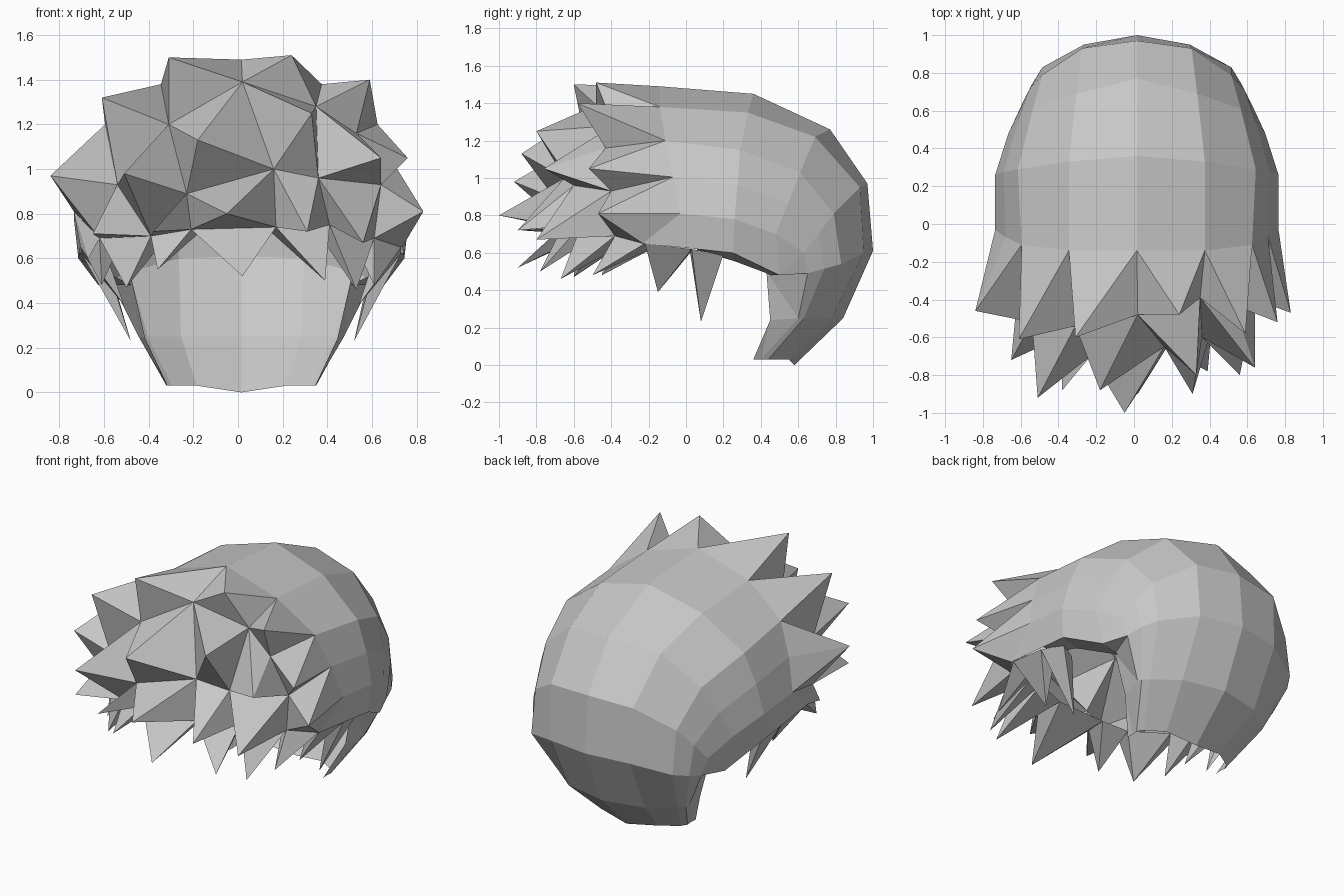
import bpy, bmesh
from mathutils import Vector as V

if "Cube" in bpy.data.objects:
    bpy.data.objects.remove(bpy.data.objects["Cube"])

grey = bpy.data.materials.new("hair_grey")
grey.diffuse_color = (0.58, 0.58, 0.58, 1)
grey.use_nodes = True
grey.node_tree.nodes["Principled BSDF"].inputs["Base Color"].default_value = grey.diffuse_color


def finish(name, bm):
    bmesh.ops.remove_doubles(bm, verts=bm.verts, dist=0.002)
    bmesh.ops.recalc_face_normals(bm, faces=bm.faces)
    me = bpy.data.meshes.new(name)
    bm.to_mesh(me)
    bm.free()
    me.materials.append(grey)
    ob = bpy.data.objects.new(name, me)
    bpy.context.collection.objects.link(ob)
    return ob


# Half rows of the shell, midline to side edge, from front rim over the crown to the nape
half = [
    [(0, -.14, 1.49), (.36, -.14, 1.38), (.61, -.11, 1.2), (.75, -.03, .81), (.72, -.23, .65)],
    [(0, .36, 1.45), (.36, .33, 1.35), (.63, .29, 1.15), (.75, .26, .78), (.73, .25, .6)],
    [(0, .77, 1.26), (.32, .69, 1.22), (.55, .61, 1.03), (.68, .48, .7), (.64, .5, .48)],
    [(0, .97, .97), (.29, .93, .95), (.5, .79, .81), (.61, .63, .6), (.64, .5, .48)],
    [(0, 1, .61), (.28, .95, .6), (.5, .83, .54), (.58, .65, .49), (.49, .43, .5)],
    [(0, .84, .25), (.27, .78, .25), (.42, .66, .25), (.46, .6, .25), (.43, .45, .24)],
    [(0, .58, 0), (.2, .55, .03), (.31, .48, .03), (.33, .4, .03), (.335, .36, .03)],
]


def full_row(r):
    r = [V(p) for p in r]
    mid = (r[2] + r[3]) / 2
    mid.x += .015
    r.insert(3, mid)
    r = [V((-p.x, p.y, p.z)) for p in reversed(r[1:])] + r
    return [p + V((.015, 0, 0)) for p in r]


rows = [full_row(r) for r in half]

# Back shell; the bent corner behind the ear is split along its short diagonal
bm = bmesh.new()
grid = [[bm.verts.new(p) for p in r] for r in rows]
corners = []
for n, (a, b) in enumerate(zip(grid, grid[1:])):
    last = len(a) - 2
    for i in range(last + 1):
        f = bm.faces.new((a[i], a[i + 1], b[i + 1], b[i]))
        if i in (0, last) and n >= 2:
            corners.append(f)
bmesh.ops.triangulate(bm, faces=corners, quad_method='SHORT_EDGE')
finish("back_shell", bm)

# Narrow lip turned inward and down along the ear edges
bm = bmesh.new()
for col, s in ((0, 1), (-1, -1)):
    edge = [rows[0][col].lerp(rows[1][col], .6), rows[1][col], rows[2][col]]
    edge[0].z = .625
    inner = [edge[0] + V((s * .08, 0, -.01)), edge[1] + V((s * .09, .01, -.045)),
             rows[4][col] + V((0, .03, -.02))]
    for k in range(2):
        bm.faces.new([bm.verts.new(p) for p in (edge[k], edge[k + 1], inner[k + 1], inner[k])])
finish("ear_lip", bm)

# Valley points between the spikes: L/R rim, P/Q outer, S inner, T fringe line
pt = {}
for k in range(6):
    pt["L%d" % k] = rows[0][5 - k]
    pt["R%d" % k] = rows[0][5 + k]
pt.update({
    "P0": V((.02, -.48, 1.39)), "P1": V((-.31, -.54, 1.2)),
    "P2": V((-.54, -.52, .93)), "P3": V((-.62, -.4, .69)),
    "Q1": V((.35, -.39, 1.28)), "Q2": V((.53, -.43, 1.16)),
    "Q3": V((.64, -.4, .93)), "Q4": V((.61, -.38, .69)),
    "S1": V((-.23, -.7, .89)), "S2": V((.16, -.65, 1.0)), "S3": V((.36, -.6, .96)),
    "T1": V((-.39, -.6, .7)), "T2": V((-.21, -.66, .73)),
    "T3": V((.17, -.66, .74)), "T4": V((.41, -.56, .75)),
})


def poke(bm, ring, tip):
    for k in range(len(ring)):
        tri = (ring[k], V(tip), ring[(k + 1) % len(ring)])
        bm.faces.new([bm.verts.new(p) for p in tri])


def spikes(name, cells):
    bm = bmesh.new()
    for keys, tip in cells:
        poke(bm, [pt[k] for k in keys.split()], tip)
    finish(name, bm)


# Outer crown of spikes
spikes("crown_spikes", [
    ("L1 L0 P0 P1", (-.31, -.6, 1.5)),
    ("L0 R1 Q1 P0", (.24, -.48, 1.51)),
    ("R1 R2 Q2 Q1", (.59, -.58, 1.4)),
    ("R2 R3 Q3 Q2", (.76, -.52, 1.05)),
    ("R3 R4 R5 Q4 Q3", (.83, -.47, .81)),
    ("L2 L1 P1 P2", (-.61, -.61, 1.32)),
    ("L4 L3 L2 P2 P3", (-.84, -.46, .97)),
    ("L5 L4 P3", (-.67, -.4, .6)),
])

# Inner spikes over the forehead
spikes("forehead_spikes", [
    ("P1 P0 S2 S1", (-.18, -.88, 1.13)),
    ("P0 Q1 S3 S2", (.33, -.8, 1.25)),
    ("Q1 Q2 Q3 S3", (.64, -.76, 1.05)),
    ("S3 Q3 Q4 T4", (.56, -.8, .67)),
    ("S2 S3 T4 T3", (.31, -.9, .72)),
    ("S1 S2 T3 T2", (-.05, -1, .8)),
    ("P1 S1 T1 P2", (-.51, -.92, .98)),
    ("P2 T1 P3", (-.65, -.72, .71)),
    ("S1 T2 T1", (-.38, -.88, .72)),
])

# Fringe and temple locks hanging below the fringe line
front = [V((-.68, .2, .59)), V((-.7, .03, .62)), V((-.7, -.22, .65))]
front += [pt[k] for k in ("P3", "T1", "T2", "T3", "T4", "Q4")]
front += [V((.73, -.22, .65)), V((.73, .03, .62)), V((.7, .2, .59))]
back = [V((p.x * .85, p.y * .75, p.z - .02)) for p in front]
tips = [(-.48, .08, .23), (-.51, -.15, .39), (-.61, -.45, .48), (-.5, -.6, .47),
        (-.36, -.75, .55), (.02, -.9, .52), (.39, -.78, .5), (.53, -.67, .46),
        (.61, -.5, .48), (.54, -.15, .39), (.52, .08, .23)]
bm = bmesh.new()
for i, t in enumerate(tips):
    poke(bm, [front[i], front[i + 1], back[i + 1], back[i]], t)
finish("fringe_locks", bm)
